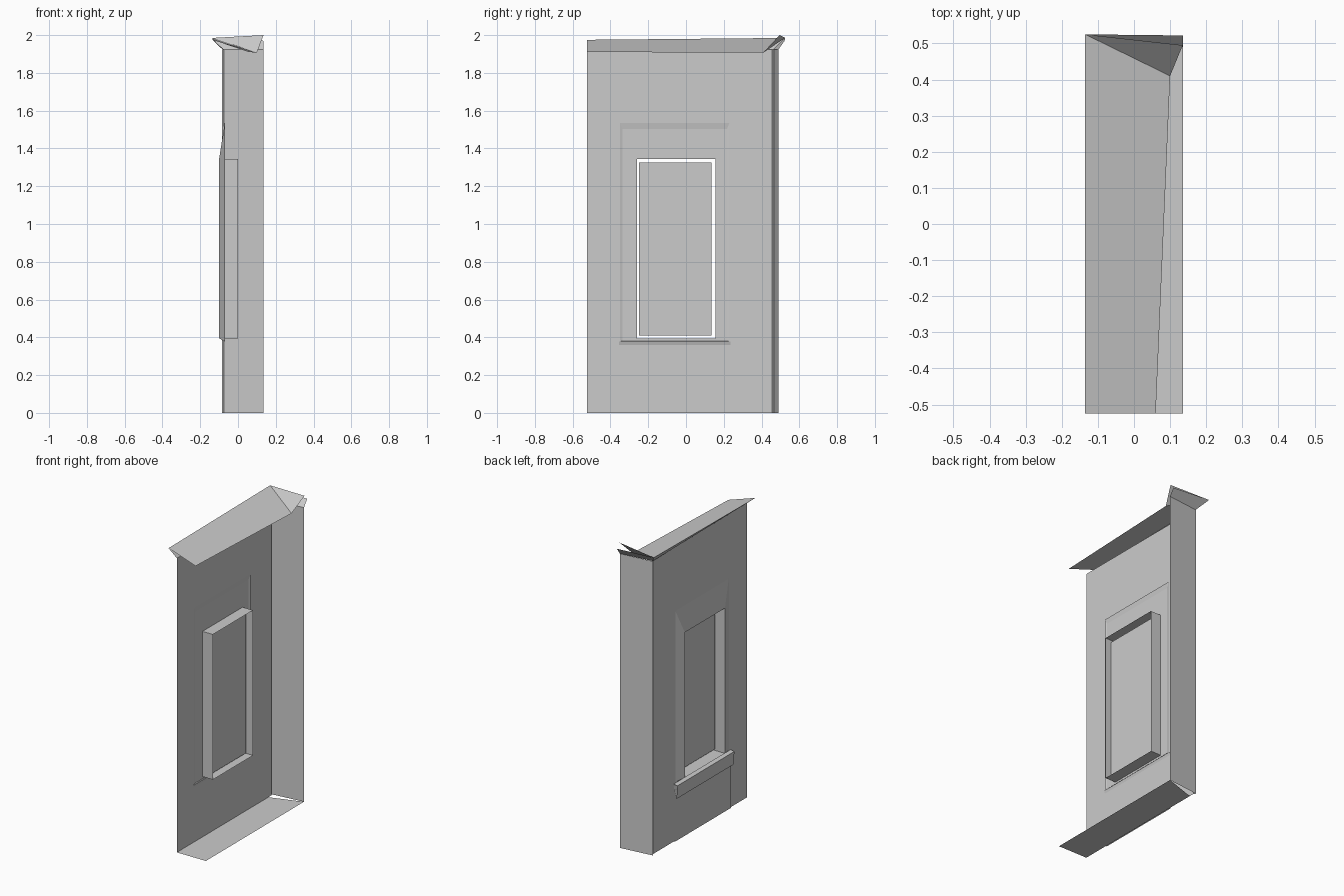
import bpy

if "Cube" in bpy.data.objects:
    bpy.data.objects.remove(bpy.data.objects["Cube"])


def sheet(name, verts, faces=None):
    """Open flat-shaded surface made from a few corner points."""
    me = bpy.data.meshes.new(name)
    me.from_pydata(verts, [], faces or [tuple(range(len(verts)))])
    me.update()
    ob = bpy.data.objects.new(name, me)
    bpy.context.collection.objects.link(ob)
    return ob


def rect(x, y0, y1, z0, z1):
    """Corner loop of an upright rectangle facing along x."""
    return [(x, y0, z0), (x, y1, z0), (x, y1, z1), (x, y0, z1)]


def ring(name, a, b):
    """Four quads joining two rectangular loops."""
    return sheet(name, a + b, [(i, (i + 1) % 4, 4 + (i + 1) % 4, 4 + i) for i in range(4)])


Y0, YC = -0.525, 0.455      # ends of the main wall
WX, TOP = -0.075, 1.925     # wall plane and height
OPENING = (-0.26, 0.155, 0.395, 1.345)

# main wall with window opening, return wall and narrow corner strip
ring("main_wall", rect(WX, Y0, YC, 0, TOP), rect(WX, *OPENING))


def upright(name, p, q):
    sheet(name, [(*p, 0), (*q, 0), (*q, TOP), (*p, TOP)])


upright("corner_strip", (WX, YC), (-0.085, 0.465))
upright("return_wall", (-0.085, 0.465), (0.135, 0.49))

# floor strip
sheet("floor", [(WX, Y0, 0), (0.135, Y0, 0), (0.135, 0.49, 0), (WX, 0.42, 0)])

# roof: sloped top, raised corner triangle, and the eaves below
ridge0, ridge1 = (-0.135, Y0, 1.975), (-0.135, 0.525, 1.985)
inner1 = (0.10, 0.41, 1.908)
sheet("roof_slope", [ridge0, (0.06, Y0, 1.91), inner1, ridge1])
sheet("roof_corner", [ridge1, inner1, (0.135, 0.495, 2.0)])
sheet("wall_eave", [ridge0, ridge1, (-0.083, 0.462, TOP), (WX, Y0, TOP)])
sheet("return_eave", [ridge1, (0.135, 0.522, 1.97), (0.135, 0.49, TOP), (-0.083, 0.462, TOP)])

# window: sloping outer surround, deep reveal and pane
ring("window_surround", rect(-0.07, -0.35, 0.23, 0.378, 1.535), rect(-0.10, *OPENING))
ring("window_reveal", rect(-0.10, *OPENING), rect(0.0, *OPENING))
sheet("window_pane", rect(-0.035, -0.25, 0.135, 0.41, 1.325))

# sill wedge and apron below the window
SY0, SY1 = -0.355, 0.235
profile = [(-0.07, 0.377), (-0.102, 0.372), (-0.096, 0.285)]
sill = [(x, y, z) for y in (SY0, SY1) for x, z in profile]
sheet("window_sill", sill, [(0, 1, 4, 3), (1, 2, 5, 4), (0, 2, 5, 3)])
sheet("apron", rect(-0.082, SY0 + 0.005, SY1, 0, 0.34))
